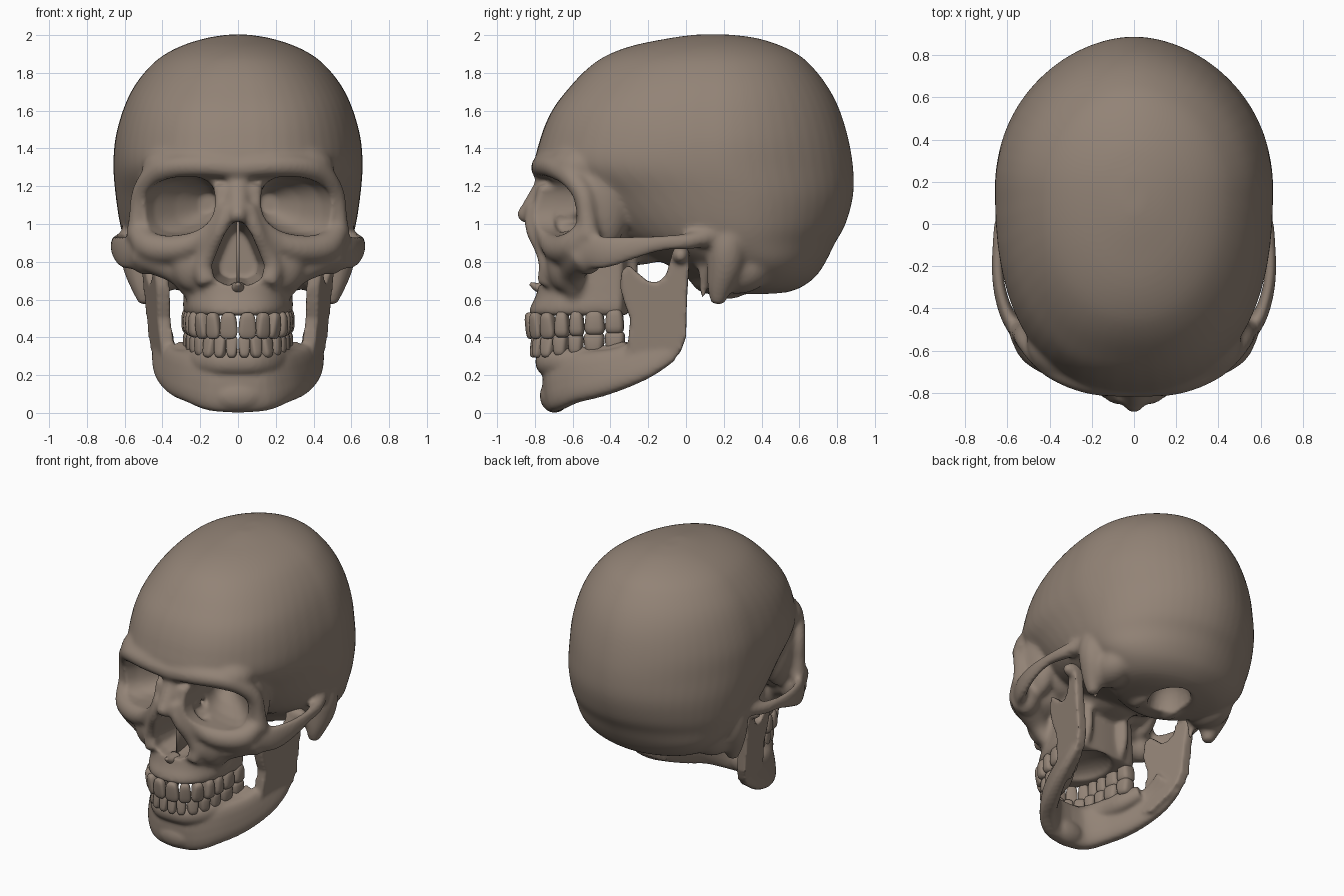
import bpy, bmesh, math
from mathutils import Vector, Matrix

if "Cube" in bpy.data.objects:
    bpy.data.objects.remove(bpy.data.objects["Cube"])

bone = bpy.data.materials.new("bone_brown")
bone.diffuse_color = (0.29, 0.228, 0.182, 1)
bone.use_nodes = True
bone.node_tree.nodes["Principled BSDF"].inputs["Base Color"].default_value = bone.diffuse_color


def spline(rows, k=4):
    """Catmull-Rom resampling of rows of numbers."""
    out = []
    for i in range(len(rows) - 1):
        p0, p1, p2, p3 = (rows[max(i - 1, 0)], rows[i], rows[i + 1], rows[min(i + 2, len(rows) - 1)])
        for j in range(k):
            t = j / k
            out.append([0.5 * (2 * b + (c - a) * t + (2 * a - 5 * b + 4 * c - d) * t * t
                               + (3 * b - a - 3 * c + d) * t ** 3) for a, b, c, d in zip(p0, p1, p2, p3)])
    return out + [list(rows[-1])]


def spow(v, e):
    return math.copysign(abs(v) ** e, v)


def skin(bm, rings):
    vs = [[bm.verts.new(p) for p in r] for r in rings]
    n = len(vs[0])
    for a, b in zip(vs, vs[1:]):
        for i in range(n):
            bm.faces.new((a[i], a[(i + 1) % n], b[(i + 1) % n], b[i]))
    bm.faces.new(vs[0])
    bm.faces.new(vs[-1])


def loft(bm, rows, mid, n=56):
    """Horizontal sections: z, front y, back y, half width, front squareness."""
    rings = []
    for z, yf, yb, w, sq in spline(rows):
        ym, ring = yf + mid * (yb - yf), []
        for i in range(n):
            c, s = math.cos(math.tau * i / n), math.sin(math.tau * i / n)
            e = 2 / sq if s < 0 else 1.06
            ring.append((w * spow(c, e), ym + spow(s, e) * (ym - yf if s < 0 else yb - ym), z))
        rings.append(ring)
    skin(bm, rings)


def tube(bm, rows, e=1.0, n=20):
    """Sweep along x, y, z with a side radius and an optional upright radius."""
    rows = spline([r if len(r) == 5 else (*r, r[3]) for r in rows])
    pts, rings, side = [Vector(r[:3]) for r in rows], [], None
    for i, r in enumerate(rows):
        t = (pts[min(i + 1, len(pts) - 1)] - pts[max(i - 1, 0)]).normalized()
        if side is None:
            side = t.cross(Vector((0, 1, 0) if abs(t.z) > 0.9 else (0, 0, 1)))
        side = (side - t * side.dot(t)).normalized()
        up = side.cross(t)
        rings.append([pts[i] + side * r[3] * spow(math.cos(math.tau * j / n), e)
                      + up * r[4] * spow(math.sin(math.tau * j / n), e) for j in range(n)])
    skin(bm, rings)


def blob(bm, c, r):
    m = Matrix.Translation(c) @ Matrix.Diagonal(Vector(r)).to_4x4()
    return bmesh.ops.create_uvsphere(bm, u_segments=20, v_segments=14, radius=1, matrix=m)["verts"]


def mirror(bm):
    ret = bmesh.ops.duplicate(bm, geom=bm.verts[:] + bm.edges[:] + bm.faces[:])
    for g in ret["geom"]:
        if isinstance(g, bmesh.types.BMVert):
            g.co.x *= -1


def finish(bm, name):
    bmesh.ops.recalc_face_normals(bm, faces=bm.faces[:])
    me = bpy.data.meshes.new(name)
    bm.to_mesh(me)
    bm.free()
    me.materials.append(bone)
    me.shade_smooth()
    ob = bpy.data.objects.new(name, me)
    bpy.context.collection.objects.link(ob)
    return ob


def fuse(ob, passes, cutter=None):
    """Voxel-fuse the parts, smooth, cut the openings, then fuse and smooth again."""
    for voxel, its in passes:
        m = ob.modifiers.new("fuse", "REMESH")
        m.mode, m.voxel_size, m.use_smooth_shade = "VOXEL", voxel, True
        m = ob.modifiers.new("soften", "SMOOTH")
        m.factor, m.iterations = 0.5, its
        if cutter:
            m = ob.modifiers.new("cut", "BOOLEAN")
            m.operation, m.solver, m.object = "DIFFERENCE", "EXACT", cutter
            cutter = None
    dg = bpy.context.evaluated_depsgraph_get()
    me = bpy.data.meshes.new_from_object(ob.evaluated_get(dg))
    ob.modifiers.clear()
    ob.data = me
    me.materials.clear()
    me.materials.append(bone)
    me.polygons.foreach_set("material_index", [0] * len(me.polygons))
    me.shade_smooth()


# --- skull: paired parts first, then mirrored
bm = bmesh.new()
# brow ridge and outer orbit rim
tube(bm, [(0, -.765, 1.295, .058), (.2, -.75, 1.31, .06), (.36, -.69, 1.3, .06), (.45, -.615, 1.255, .06),
          (.51, -.545, 1.16, .055), (.528, -.525, 1.05, .05), (.53, -.515, .93, .065)])
# lower orbit rim
tube(bm, [(.535, -.515, .98, .055), (.47, -.595, .885, .08), (.33, -.675, .87, .075), (.2, -.725, .92, .06),
          (.11, -.755, 1.04, .055), (.08, -.735, 1.2, .05)])
# edge of the nose opening
tube(bm, [(.05, -.80, 1.09, .05), (.09, -.81, .98, .044), (.15, -.75, .86, .05),
          (.185, -.725, .77, .055), (.16, -.745, .68, .05)])
# cheek bone and cheek arch
tube(bm, [(.52, -.52, .85, .09), (.41, -.57, .81, .09), (.31, -.6, .74, .07), (.24, -.59, .63, .045)])
tube(bm, [(.52, -.54, .86, .05, .1), (.60, -.43, .85, .036, .09), (.642, -.28, .875, .029, .065),
          (.645, -.12, .9, .029, .044), (.615, .02, .91, .045, .045), (.54, .18, .95, .06, .06)])
blob(bm, (.49, -.52, .84), (.09, .085, .11))
# mastoid and ear ridge
tube(bm, [(.5, .24, 1.02, .08), (.52, .22, .9, .105), (.515, .21, .79, .1), (.5, .18, .67, .07), (.49, .165, .575, .035)])
blob(bm, (.42, .27, .76), (.13, .18, .13))
# styloid spike
tube(bm, [(.40, .1, .8, .045), (.41, .1, .7, .03), (.405, .085, .6, .014)])
blob(bm, (.435, -.46, 1.1), (.1, .16, .25))      # outer orbit wall
blob(bm, (.24, -.4, 1.06), (.21, .18, .2))       # orbit back
blob(bm, (.31, -.56, 1.3), (.2, .18, .13))       # orbit roof
blob(bm, (.30, -.56, .89), (.2, .14, .1))        # orbit floor
blob(bm, (.23, -.65, .8), (.13, .09, .16))       # face beside the nose
blob(bm, (.15, -.33, .72), (.045, .08, .2))      # wing plates
blob(bm, (.13, .22, .65), (.05, .1, .05))        # neck joint knobs
mirror(bm)
# braincase
loft(bm, [(.63, .1, .5, .2, 2), (.66, .05, .6, .36, 2), (.72, 0, .685, .46, 2), (.8, -.13, .74, .54, 2.2),
          (.9, -.36, .79, .595, 2.2), (1.0, -.5, .845, .625, 2.2), (1.15, -.64, .885, .648, 2.3),
          (1.3, -.79, .885, .66, 2.4), (1.45, -.772, .86, .65, 2.4), (1.6, -.71, .815, .61, 2.4),
          (1.72, -.62, .755, .555, 2.3), (1.82, -.525, .68, .48, 2.2), (1.89, -.425, .605, .4, 2.1),
          (1.945, -.28, .5, .295, 2), (1.985, -.08, .37, .165, 2), (2.003, .05, .23, .05, 2)], .58)
# upper jaw
loft(bm, [(.515, -.83, -.3, .28, 2.5), (.56, -.825, -.3, .292, 2.5), (.62, -.795, -.3, .288, 2.5),
          (.72, -.768, -.3, .28, 2.7), (.85, -.758, -.3, .265, 2.7), (1.0, -.73, -.3, .2, 2.4)], .9)
# nose bridge
tube(bm, [(0, -.71, 1.28, .08), (0, -.735, 1.2, .07), (0, -.785, 1.12, .065), (0, -.83, 1.065, .055),
          (0, -.885, 1.03, .035)])
blob(bm, (0, -.64, 1.14), (.15, .125, .2))
blob(bm, (0, -.3, .93), (.24, .3, .15))
skull = finish(bm, "skull")

# --- openings
bm = bmesh.new()
rings = []
for cx, y, cz, rx, rz in [(.33, -.97, 1.09, .2, .15), (.317, -.7, 1.095, .2, .155), (.308, -.6, 1.095, .198, .153),
                          (.28, -.52, 1.095, .165, .14), (.22, -.43, 1.1, .115, .105), (.16, -.34, 1.11, .045, .05)]:
    ring = []
    for i in range(32):
        dx = rx * spow(math.cos(math.tau * i / 32), .82)
        ring.append((cx + dx, y, cz + rz * spow(math.sin(math.tau * i / 32), .82) - .12 * dx))
    rings.append(ring)
skin(bm, rings)
blob(bm, (.64, .075, .855), (.06, .028, .035))   # ear opening
mirror(bm)
half = [(.035, 1.0), (.07, .95), (.105, .87), (.14, .78), (.125, .71), (.06, .675)]
pear = [(0, 1.015)] + half + [(0, .685)] + [(-x, z) for x, z in reversed(half)]
skin(bm, [[(x * f, y, .82 + (z - .82) * f) for x, z in pear] for y, f in ((-1, 1), (-.7, 1), (-.5, .75))])
blob(bm, (0, -.52, .49), (.18, .22, .1))         # palate
blob(bm, (0, .36, .62), (.13, .16, .2))          # spinal opening
cutter = finish(bm, "openings_cutter")
cutter.hide_render = True
fuse(skull, [(.015, 6), (.0125, 4)], cutter)
bpy.data.objects.remove(cutter)

# --- nose septum and spine
bm = bmesh.new()
bmesh.ops.create_cube(bm, size=1, matrix=Matrix.Translation((0, -.6, .84)) @ Matrix.Diagonal((.016, .2, .36, 1)))
tube(bm, [(0, -.72, .655, .05, .04), (0, -.785, .665, .03, .025), (0, -.825, .685, .01, .008)])
finish(bm, "nasal_septum")

# --- lower jaw
bm = bmesh.new()
body = [(0, -.7, 0, .31, .062), (.13, -.68, .01, .31, .062), (.23, -.59, .05, .32, .06),
        (.3, -.47, .08, .33, .058), (.355, -.34, .125, .35, .05), (.39, -.22, .18, .4, .04), (.40, -.12, .25, .48, .035)]
tube(bm, [(x, y, (a + b) / 2, t, (b - a) / 2) for x, y, a, b, t in body], .7)
# tooth ridge
tube(bm, [(0, -.742, .27, .056, .07), (.09, -.732, .27, .056, .07), (.165, -.67, .27, .056, .07),
          (.215, -.56, .28, .058, .07), (.25, -.42, .29, .058, .07), (.31, -.3, .33, .05, .055)])
# upright branch with two prongs
side = [(-.31, .33), (-.295, .5), (-.325, .58), (-.35, .67), (-.34, .75), (-.305, .785), (-.26, .745), (-.2, .695),
        (-.15, .69), (-.105, .73), (-.08, .82), (-.05, .87), (0, .87), (.018, .8), (.005, .6), (0, .4),
        (-.03, .32), (-.1, .25), (-.24, .17), (-.35, .2)]
skin(bm, [[(.415 + .1 * (z - .4) + .2 * (y + .12) + dx, y, z) for y, z in side] for dx in (-.036, .036)])
blob(bm, (.49, -.028, .835), (.085, .048, .05))
mirror(bm)
blob(bm, (0, -.695, .09), (.15, .08, .09))       # chin
jaw = finish(bm, "lower_jaw")
fuse(jaw, [(.0125, 6)])

# --- teeth: x, y, width, depth; root is up (+1) or down (-1)
upper = [(.05, -.825, .104, .06), (.132, -.795, .088, .065), (.188, -.732, .09, .08), (.215, -.655, .086, .095),
         (.229, -.578, .086, .1), (.238, -.483, .118, .105), (.247, -.378, .11, .105)]
lower = [(.033, -.8, .068, .06), (.095, -.785, .07, .06), (.149, -.733, .084, .075), (.187, -.663, .086, .085),
         (.211, -.583, .088, .09), (.226, -.486, .12, .1), (.241, -.376, .116, .1)]
for name, teeth, zc, hz, root in (("upper_teeth", upper, .462, .07, 1), ("lower_teeth", lower, .352, .06, -1)):
    bm = bmesh.new()
    for i, (x, y, w, d) in enumerate(teeth):
        px, py = teeth[i - 1][:2] if i else (-x, y)
        nx, ny = teeth[min(i + 1, 6)][:2]
        turn = Matrix.Rotation(math.atan2(ny - py, nx - px), 3, "Z")
        molar = i > 2
        for v in blob(bm, (0, 0, 0), (1, 1, 1)):
            p = [spow(c, .62) for c in v.co]
            r = p[2] * root
            wide = 1 - .12 * (r + 1)
            deep = 1 if molar else .8 + .25 * r
            q = turn @ Vector((p[0] * w * .5 * wide, p[1] * d * .5 * deep, p[2] * hz))
            v.co = q + Vector((x, y, zc + (.006 * (i - 2) if molar else 0)))
    mirror(bm)
    finish(bm, name)
